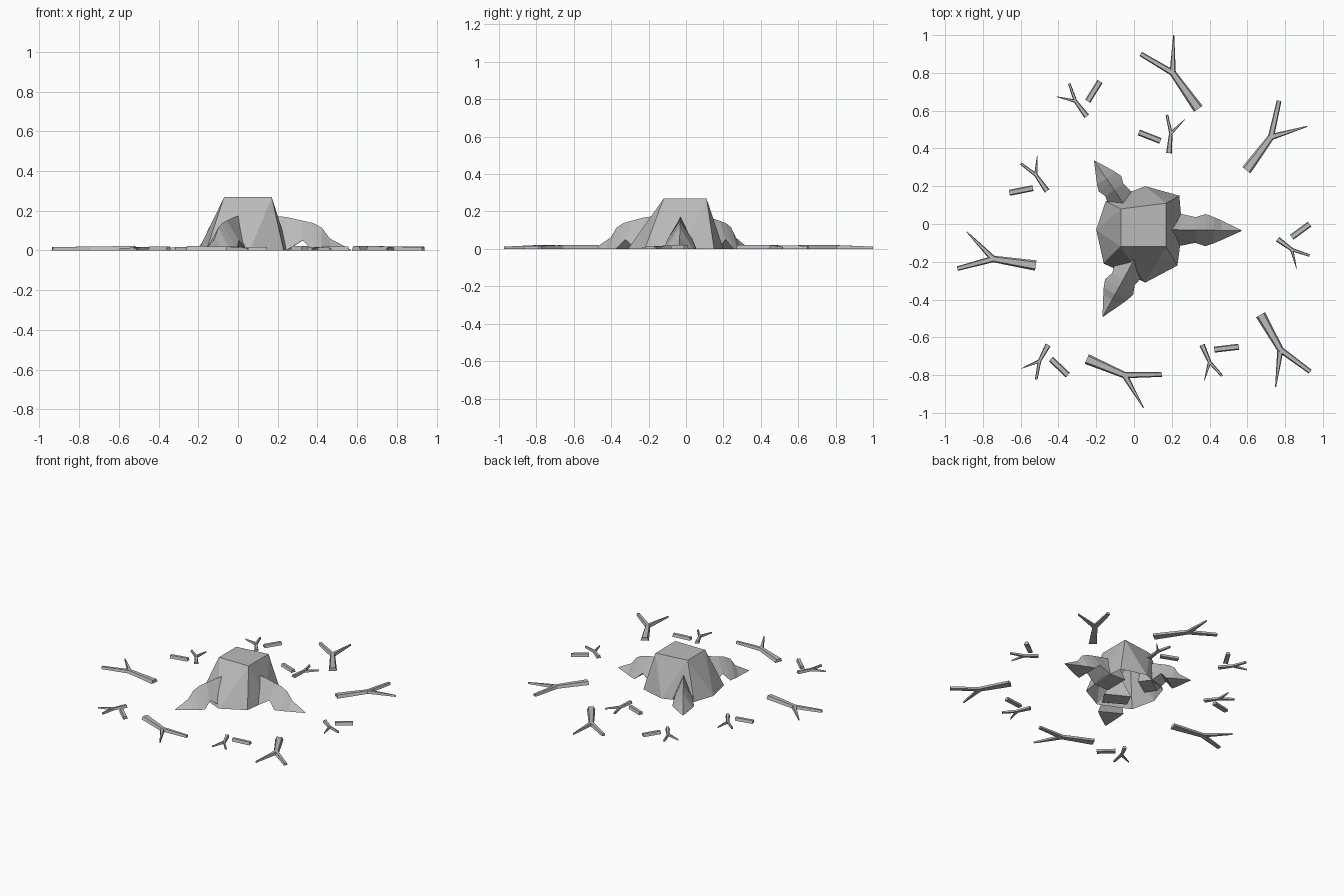
import bpy
import bmesh
from mathutils import Vector

cube = bpy.data.objects.get("Cube")
if cube:
    bpy.data.objects.remove(cube)

grey = bpy.data.materials.new("wood_grey")
grey.use_nodes = True
tone = (0.5, 0.5, 0.5, 1)
grey.diffuse_color = tone
grey.node_tree.nodes["Principled BSDF"].inputs["Base Color"].default_value = tone


def finish(name, bm):
    bmesh.ops.recalc_face_normals(bm, faces=bm.faces)
    mesh = bpy.data.meshes.new(name)
    bm.to_mesh(mesh)
    bm.free()
    mesh.materials.append(grey)
    obj = bpy.data.objects.new(name, mesh)
    bpy.context.collection.objects.link(obj)
    return obj


def loft(bm, rings):
    """Join equal-sized rings of points and cap both ends."""
    rows = [[bm.verts.new(p) for p in ring] for ring in rings]
    n = len(rows[0])
    for a, b in zip(rows, rows[1:]):
        for i in range(n):
            j = (i + 1) % n
            bm.faces.new((a[i], a[j], b[j], b[i]))
    bm.faces.new(rows[0])
    bm.faces.new(rows[-1][::-1])


def frame(start, end):
    """Forward and leftward unit vectors on the ground, and the length."""
    span = Vector((*end, 0)) - Vector((*start, 0))
    along = span.normalized()
    return along, Vector((-along.y, along.x, 0)), span.length


# Stump: faceted shell, open underneath
bm = bmesh.new()
base = [(0.06, 0.20), (0.24, 0.15), (0.255, -0.03), (0.23, -0.22),
        (0.06, -0.31), (-0.16, -0.21), (-0.20, -0.03), (-0.15, 0.12)]
crown = [(-0.07, 0.08), (0.17, 0.11), (0.17, -0.12), (-0.07, -0.12)]
for x, y in base:
    bm.verts.new((x, y, 0))
for x, y in crown:
    bm.verts.new((x, y, 0.268))
bmesh.ops.convex_hull(bm, input=bm.verts)
bm.normal_update()
under = [f for f in bm.faces if all(v.co.z < 0.001 for v in f.verts)]
bmesh.ops.delete(bm, geom=under, context='FACES')
bmesh.ops.dissolve_limit(bm, angle_limit=0.02, verts=bm.verts, edges=bm.edges)
finish("stump", bm)

# Roots: ridged, arched and pointed; rows are
# (fraction of length, half width, ridge height, underside height)
root_rows = [(-0.2, 0.09, 0.18, 0), (0.12, 0.085, 0.168, 0),
             (0.34, 0.068, 0.15, 0.05), (0.48, 0.085, 0.138, 0),
             (0.60, 0.07, 0.115, 0), (0.71, 0.052, 0.06, 0),
             (1.0, 0.002, 0.003, 0)]


def root(name, start, tip, girth):
    along, left, length = frame(start, tip)
    rings = []
    for t, half, ridge, under_z in root_rows:
        mid = Vector((*start, 0)) + along * (t * length)
        side = left * half * girth
        low = Vector((0, 0, under_z))
        rings.append([mid - side + low, mid + side + low,
                      mid + Vector((0, 0, ridge))])
    bm = bmesh.new()
    loft(bm, rings)
    finish(name, bm)


root("root_left", (0.20, -0.03), (0.57, -0.035), 1.0)
root("root_back", (-0.05, 0.10), (-0.21, 0.335), 0.85)
root("root_front", (0.0, -0.19), (-0.165, -0.49), 1.0)


def bar(bm, start, end, w0, w1, h0, h1):
    """Tapering stick with a flat base and narrower top."""
    _, left, _ = frame(start, end)
    rings = []
    for p, w, h in ((start, w0, h0), (end, w1, h1)):
        mid, up = Vector((*p, 0)), Vector((0, 0, h))
        rings.append([mid - left * w * 0.5, mid + left * w * 0.5,
                      mid + left * w * 0.32 + up, mid - left * w * 0.32 + up])
    loft(bm, rings)


def twig(name, butt, fork, blunt, sharp, width, height, flip=1):
    along, left, _ = frame(butt, fork)
    centre = Vector((*fork, 0))
    bm = bmesh.new()
    bar(bm, butt, fork, width, width * 0.62, height, height * 0.9)
    for (a, s), end_w in ((blunt, 0.45), (sharp, 0.1)):
        tip = centre + along * a + left * s * flip
        bar(bm, fork, tip.xy, width * 0.6, width * end_w,
            height * 0.9, height * (0.5 + end_w * 0.5))
    finish(name, bm)


# Large forked twigs: butt and fork positions
large = [((0.34, 0.61), (0.205, 0.80)), ((0.595, 0.285), (0.725, 0.46)),
         ((0.67, -0.48), (0.775, -0.665)), ((-0.25, -0.715), (-0.05, -0.80)),
         ((-0.52, -0.22), (-0.745, -0.185))]
for i, (butt, fork) in enumerate(large):
    twig(f"large_twig_{i + 1}", butt, fork, (0.18, 0.08), (0.16, -0.12),
         0.055, 0.022)

# Small forked twigs, the last one mirrored
small = [((-0.46, 0.175), (-0.52, 0.26)), ((0.185, 0.375), (0.195, 0.48)),
         ((0.76, -0.08), (0.835, -0.135)), ((0.36, -0.64), (0.40, -0.73)),
         ((-0.455, -0.64), (-0.50, -0.725)), ((-0.25, 0.57), (-0.31, 0.65))]
for i, (butt, fork) in enumerate(small):
    twig(f"small_twig_{i + 1}", butt, fork, (0.095, 0.03), (0.08, -0.066),
         0.03, 0.018, -1 if i == len(small) - 1 else 1)

# Short broken sticks
sticks = [((-0.18, 0.755), (-0.245, 0.65)), ((0.025, 0.485), (0.14, 0.44)),
          ((-0.66, 0.165), (-0.535, 0.19)), ((0.835, -0.07), (0.93, 0.0)),
          ((0.425, -0.665), (0.555, -0.65)), ((-0.44, -0.715), (-0.35, -0.80))]
for i, (a, b) in enumerate(sticks):
    bm = bmesh.new()
    bar(bm, a, b, 0.032, 0.032, 0.02, 0.02)
    finish(f"short_stick_{i + 1}", bm)
